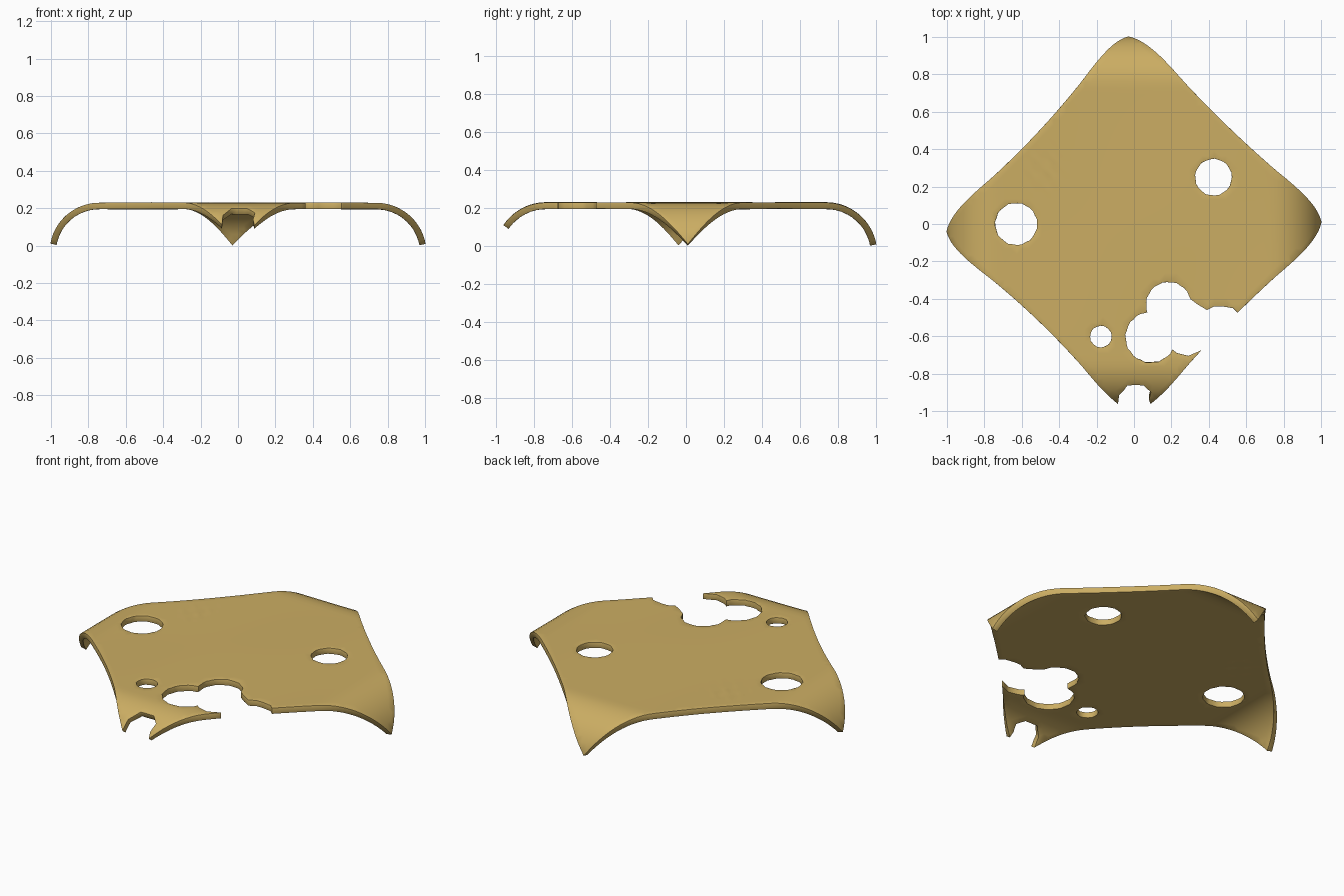
import bpy, bmesh, math
from mathutils import Vector
from mathutils.geometry import delaunay_2d_cdt

if "Cube" in bpy.data.objects:
    bpy.data.objects.remove(bpy.data.objects["Cube"])

THICK = 0.034
PLATEAU = 0.2125      # height of the sheet's middle surface
BEND_START = 0.74     # distance from centre where the corners start to curl
BEND_RADIUS = 0.25

# Cloth material
cloth = bpy.data.materials.new("sandy_cloth")
cloth.use_nodes = True
colour = (0.60, 0.42, 0.125, 1)
cloth.diffuse_color = colour
bsdf = cloth.node_tree.nodes["Principled BSDF"]
bsdf.inputs["Base Color"].default_value = colour
bsdf.inputs["Roughness"].default_value = 0.9


def resample(points, step=0.03):
    """Split the sides of a closed polygon into short pieces."""
    out = []
    for a, b in zip(points, points[1:] + points[:1]):
        n = max(1, round((b - a).length / step))
        out += [a.lerp(b, i / n) for i in range(n)]
    return out


def ragged_circle(x, y, r):
    n = max(16, round(r * 260))
    return [Vector((x + k * math.cos(a), y + k * math.sin(a)))
            for i in range(n)
            for a in [math.tau * i / n]
            for k in [r * (1 + 0.02 * math.sin(i * 2.3))]]


def inside(p, poly):
    hit = False
    for a, b in zip(poly, poly[1:] + poly[:1]):
        if (a.y > p.y) != (b.y > p.y) and p.x < a.x + (p.y - a.y) * (b.x - a.x) / (b.y - a.y):
            hit = not hit
    return hit


# Flat outline: four pointed corners joined by slightly hollow sides
tips = [Vector(t) for t in ((-0.03, 1.09), (1.09, 0.01), (0, -1.09), (-1.09, -0.04))]
outline = []
for a, b, sag in zip(tips, tips[1:] + tips[:1], (0.04, 0.04, 0.057, 0.057)):
    inward = Vector((b.y - a.y, a.x - b.x)).normalized()
    for i in range(48):
        t = i / 48
        outline.append(a.lerp(b, t) + inward * sag * math.sin(math.pi * t))

# Round holes, the torn side and the torn front corner
holes = [ragged_circle(*c) for c in (
    (-0.63, 0, 0.112), (0.425, 0.25, 0.098), (-0.177, -0.602, 0.058),
    (0.185, -0.43, 0.12), (0.09, -0.605, 0.135))]
side_tear = [(0.19, -0.66), (0.23, -0.69), (0.29, -0.705), (0.36, -0.675), (0.6, -0.8),
             (0.75, -0.6), (0.555, -0.475), (0.53, -0.45), (0.47, -0.44), (0.43, -0.44),
             (0.39, -0.46), (0.34, -0.43), (0.3, -0.4), (0.15, -0.5)]
corner_tear = [(-0.08, -1.2), (-0.085, -0.98), (-0.08, -0.92), (-0.055, -0.89), (-0.035, -0.86),
               (0.05, -0.86), (0.09, -0.9), (0.08, -0.95), (0.09, -1.0), (0.09, -1.2)]
holes += [resample([Vector(p) for p in tear]) for tear in (side_tear, corner_tear)]

# Triangulate the outlines together with a regular grid of inner points
loops = [outline] + holes
points, edges = [], []
for loop in loops:
    base, n = len(points), len(loop)
    points += loop
    edges += [(base + i, base + (i + 1) % n) for i in range(n)]
rim = list(points)
N, STEP = 33, 0.033
for i in range(-N, N + 1):
    for j in range(-N, N + 1):
        p = Vector((i * STEP, j * STEP))
        if inside(p, outline) and all((p - q).length_squared > 0.0004 for q in rim):
            points.append(p)
flat, _, faces, *_ = delaunay_2d_cdt(points, edges, [], 0, 1e-5)


def curl(s):
    """Distance along the sheet -> (horizontal position, drop)."""
    over = abs(s) - BEND_START
    if over <= 0:
        return s, 0
    angle = over / BEND_RADIUS
    return (math.copysign(BEND_START + BEND_RADIUS * math.sin(angle), s),
            BEND_RADIUS * (1 - math.cos(angle)))


def drape(p):
    x, dx = curl(p.x)
    y, dy = curl(p.y)
    # gentle ripples and one small crumpled patch
    z = PLATEAU + 0.002 * math.sin(5 * p.x + 1) * math.cos(4 * p.y)
    patch = math.exp(-((p.x + 0.48) ** 2 + (p.y - 0.29) ** 2) / 0.006)
    z += 0.005 * patch * math.sin(70 * p.x) * math.sin(60 * p.y)
    return x, y, z - dx - dy


# Draped sheet
bm = bmesh.new()
verts = [bm.verts.new(drape(p)) for p in flat]
for f in faces:
    centre = sum((flat[i] for i in f), Vector((0, 0))) / len(f)
    if inside(centre, outline) and not any(inside(centre, h) for h in holes):
        bm.faces.new([verts[i] for i in f])
bmesh.ops.delete(bm, geom=[v for v in bm.verts if not v.link_faces], context='VERTS')
bmesh.ops.recalc_face_normals(bm, faces=bm.faces)
if sum(f.normal.z for f in bm.faces) < 0:
    bmesh.ops.reverse_faces(bm, faces=bm.faces)
mesh = bpy.data.meshes.new("cloth_sheet")
bm.to_mesh(mesh)
bm.free()
mesh.materials.append(cloth)
sheet = bpy.data.objects.new("cloth_sheet", mesh)
bpy.context.collection.objects.link(sheet)

# Thickness and softened hem
solid = sheet.modifiers.new("thickness", 'SOLIDIFY')
solid.thickness = THICK
solid.offset = 0
hem = sheet.modifiers.new("hem", 'BEVEL')
hem.width = 0.008
hem.segments = 2
hem.limit_method = 'ANGLE'
hem.angle_limit = math.radians(60)

bpy.context.view_layer.objects.active = sheet
sheet.select_set(True)
bpy.ops.object.shade_smooth_by_angle(angle=math.radians(50))
